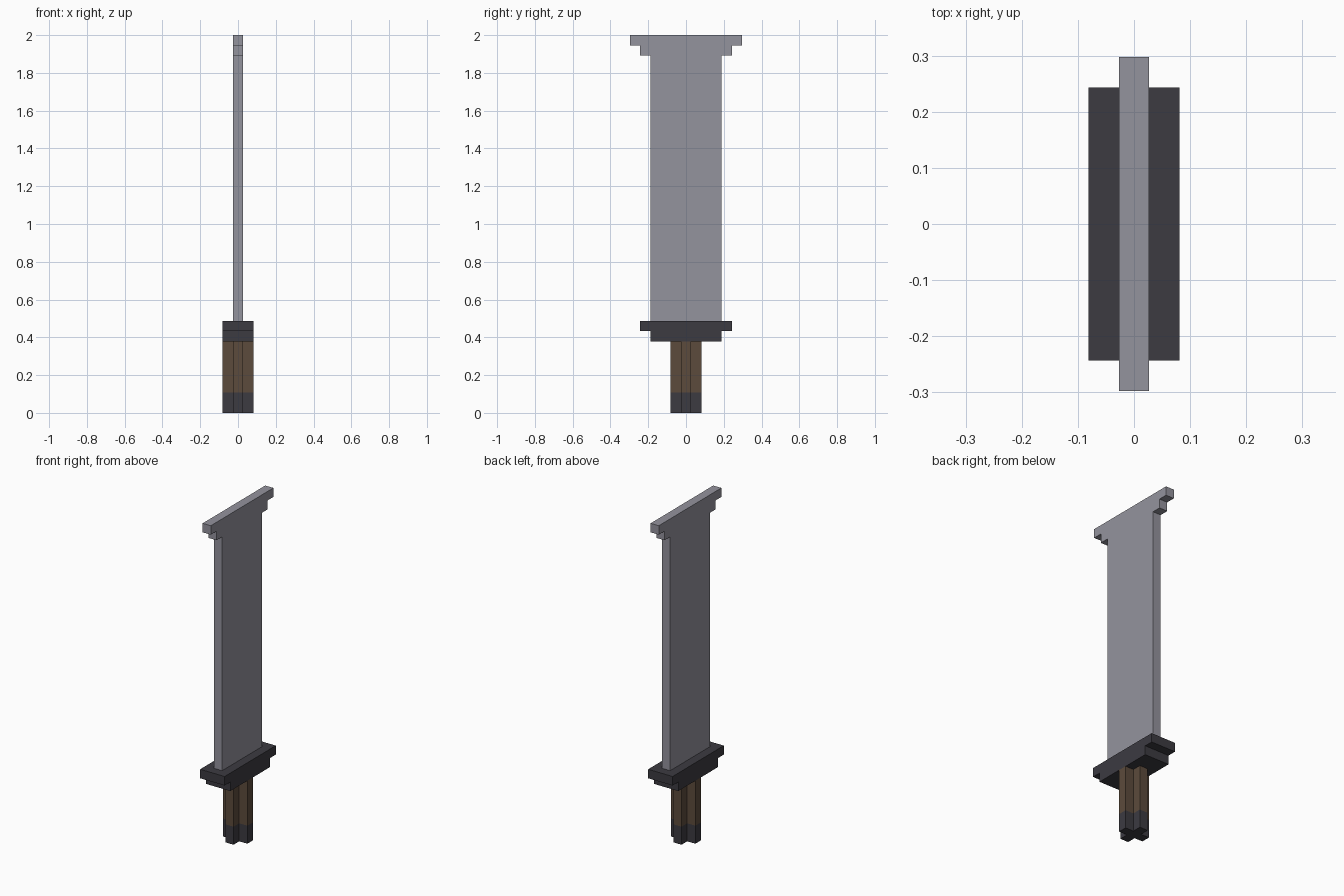
import bpy, bmesh
from mathutils import Vector

cube = bpy.data.objects.get("Cube")
if cube:
    bpy.data.objects.remove(cube, do_unlink=True)

U = 2 / 37  # one block of the blocky grid


def material(name, color):
    mat = bpy.data.materials.new(name)
    mat.use_nodes = True
    mat.diffuse_color = (*color, 1)
    bsdf = next(n for n in mat.node_tree.nodes if n.type == 'BSDF_PRINCIPLED')
    bsdf.inputs["Base Color"].default_value = (*color, 1)
    return mat


def prism(name, half_profile, start, sweep, to_world, mat):
    """Mirror a half profile, then extrude it from start along sweep (in blocks)."""
    profile = half_profile + [(-a, b) for a, b in reversed(half_profile)]
    bm = bmesh.new()
    verts = [bm.verts.new(Vector(to_world(a, b, start)) * U) for a, b in profile]
    face = bm.faces.new(verts)
    moved = bmesh.ops.extrude_face_region(bm, geom=[face], use_keep_orig=True)
    new_verts = [g for g in moved["geom"] if isinstance(g, bmesh.types.BMVert)]
    bmesh.ops.translate(bm, verts=new_verts, vec=Vector(to_world(0, 0, sweep)) * U)
    bmesh.ops.recalc_face_normals(bm, faces=bm.faces)
    mesh = bpy.data.meshes.new(name)
    bm.to_mesh(mesh)
    bm.free()
    mesh.materials.append(mat)
    obj = bpy.data.objects.new(name, mesh)
    bpy.context.scene.collection.objects.link(obj)
    return obj


def side_profile(a, b, depth):
    return (depth, a, b)


def plan_profile(a, b, depth):
    return (a, b, depth)


steel = material("blade steel", (0.296, 0.292, 0.337))
dark = material("dark metal", (0.045, 0.043, 0.053))
wood = material("brown grip", (0.107, 0.070, 0.045))

# Blade with a stepped flare at the tip
prism("blade", [(3.5, 9), (3.5, 35), (4.5, 35), (4.5, 36), (5.5, 36), (5.5, 37)],
      -0.5, 1, side_profile, steel)

# Stepped guard
prism("guard", [(3.5, 7), (3.5, 8), (4.5, 8), (4.5, 9)], -1.5, 3, side_profile, dark)

# Cross-shaped handle: pommel below, grip above
cross = [(0.5, -1.5), (0.5, -0.5), (1.5, -0.5), (1.5, 0.5), (0.5, 0.5), (0.5, 1.5)]
prism("pommel", cross, 0, 2, plan_profile, dark)
prism("grip", cross, 2, 5, plan_profile, wood)
